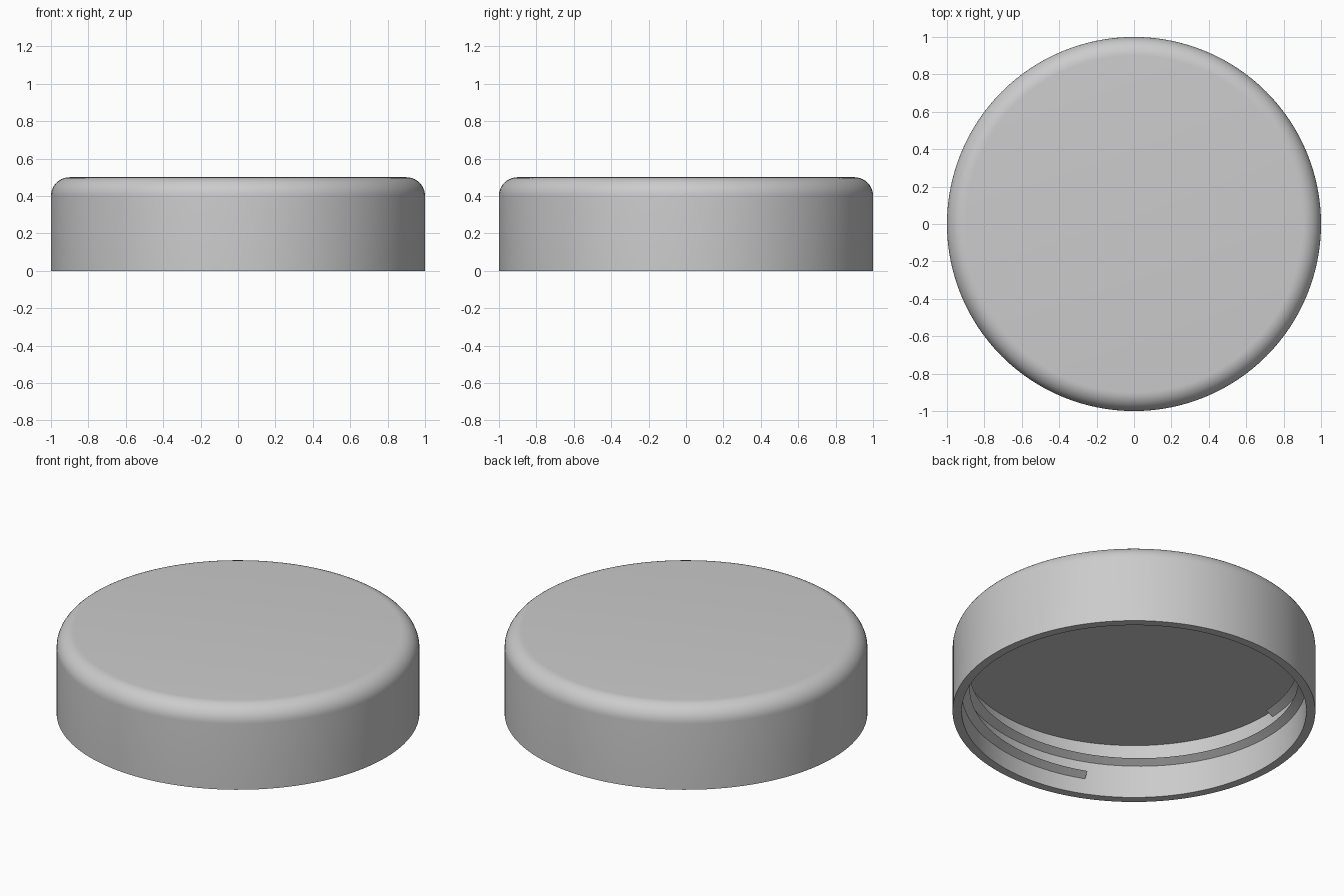
import bpy, bmesh, math

if "Cube" in bpy.data.objects:
    bpy.data.objects.remove(bpy.data.objects["Cube"])

SEGMENTS = 128
INNER_R, CEILING = 0.95, 0.33
FILLET = 0.1

grey = bpy.data.materials.new("plain grey")
grey.diffuse_color = (0.6, 0.6, 0.6, 1)
grey.use_nodes = True
grey.node_tree.nodes["Principled BSDF"].inputs["Base Color"].default_value = grey.diffuse_color


def make_object(name, bm):
    bmesh.ops.recalc_face_normals(bm, faces=bm.faces[:])
    mesh = bpy.data.meshes.new(name)
    bm.to_mesh(mesh)
    bm.free()
    mesh.materials.append(grey)
    obj = bpy.data.objects.new(name, mesh)
    bpy.context.collection.objects.link(obj)
    bpy.ops.object.select_all(action='DESELECT')
    obj.select_set(True)
    bpy.context.view_layer.objects.active = obj
    bpy.ops.object.shade_smooth_by_angle(angle=math.radians(25))
    return obj


def ring(bm, r, z):
    steps = [math.tau * i / SEGMENTS for i in range(SEGMENTS)]
    return [bm.verts.new((r * math.cos(a), r * math.sin(a), z)) for a in steps]


# Cap shell: inner wall, rim, outer wall and rounded top edge
profile = [(INNER_R, CEILING), (INNER_R, 0), (1, 0)]
for i in range(11):
    a = math.pi / 2 * i / 10
    profile.append((1 - FILLET + FILLET * math.cos(a), 0.5 - FILLET + FILLET * math.sin(a)))
bm = bmesh.new()
rings = [ring(bm, r, z) for r, z in profile]
for low, high in zip(rings, rings[1:]):
    for i in range(SEGMENTS):
        j = (i + 1) % SEGMENTS
        bm.faces.new((low[i], low[j], high[j], high[i]))
bm.faces.new(rings[0])    # inner ceiling
bm.faces.new(rings[-1])   # flat top
make_object("cap_shell", bm)

# Screw thread: triangular ridge swept along a rising right-handed helix
START, SWEEP, PITCH, START_Z = math.radians(246.5), math.radians(650), 0.108, 0.096
section = [(INNER_R + 0.005, -0.003), (INNER_R - 0.045, 0.025), (INNER_R + 0.005, 0.05)]
COUNT = 230
bm = bmesh.new()
cuts = []
for i in range(COUNT + 1):
    turn = SWEEP * i / COUNT
    a, z = START + turn, START_Z + PITCH * turn / math.tau
    cuts.append([bm.verts.new((r * math.cos(a), r * math.sin(a), z + dz)) for r, dz in section])
for p, q in zip(cuts, cuts[1:]):
    for i in range(3):
        j = (i + 1) % 3
        bm.faces.new((p[i], p[j], q[j], q[i]))
bm.faces.new(cuts[0])
bm.faces.new(cuts[-1])
make_object("screw_thread", bm)
